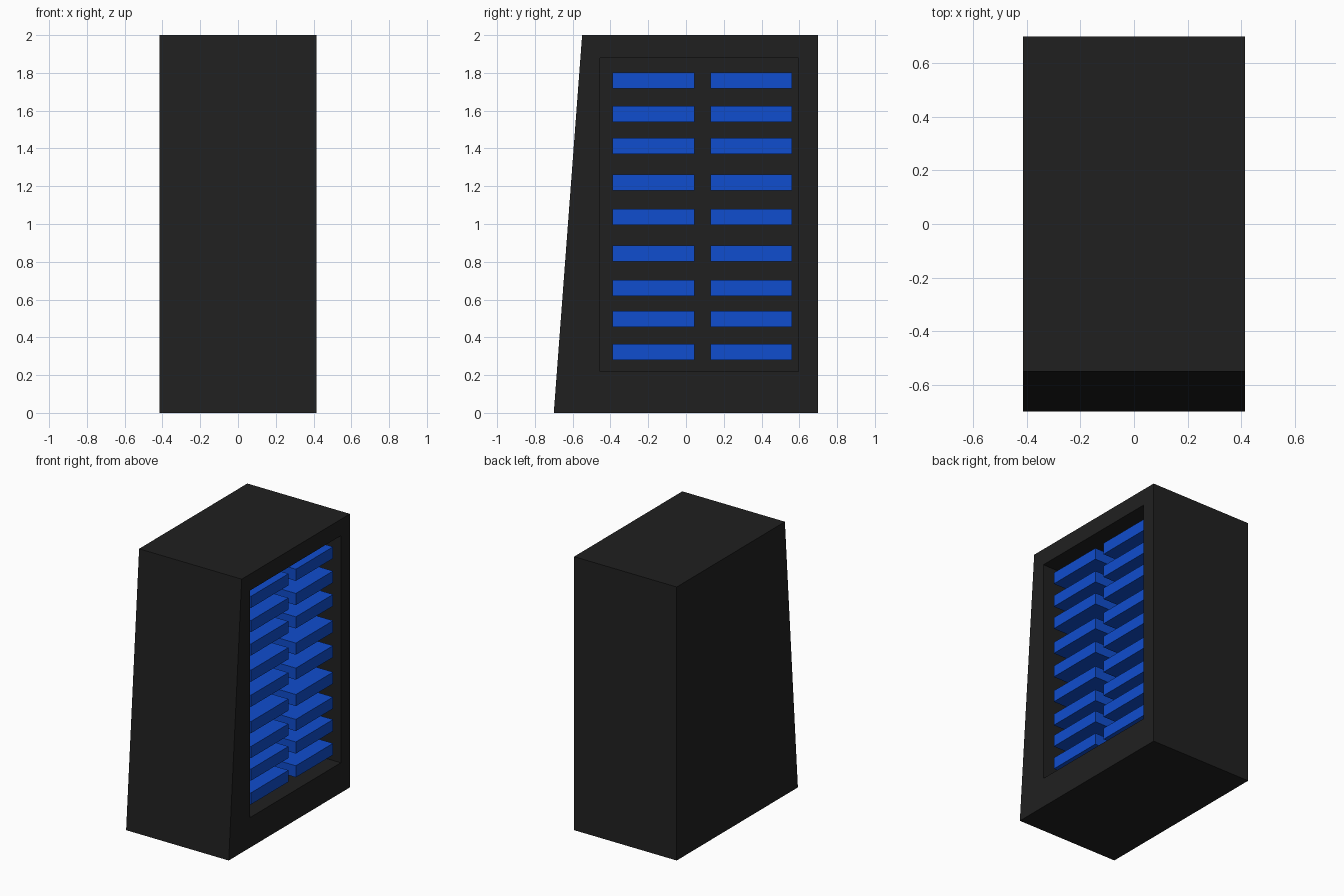
import bpy
import bmesh

if "Cube" in bpy.data.objects:
    bpy.data.objects.remove(bpy.data.objects["Cube"])


def material(name, color):
    m = bpy.data.materials.new(name)
    m.diffuse_color = color
    m.use_nodes = True
    m.node_tree.nodes["Principled BSDF"].inputs["Base Color"].default_value = m.diffuse_color
    return m


def add_object(name, bm, mat):
    bmesh.ops.recalc_face_normals(bm, faces=bm.faces[:])
    mesh = bpy.data.meshes.new(name)
    bm.to_mesh(mesh)
    bm.free()
    mesh.materials.append(mat)
    obj = bpy.data.objects.new(name, mesh)
    bpy.context.collection.objects.link(obj)
    return obj


black = material("black_casing", (0.0145, 0.0145, 0.0145, 1))
blue = material("blue_module", (0.005, 0.075, 0.62, 1))

HALF_W = 0.415
BACK_X = HALF_W - 0.32      # rear wall of the recess
FRONT_X = HALF_W - 0.038    # front faces of the modules

# Casing: side profile lofted across the width, then into the open bay
outer = [(-0.70, 0), (0.70, 0), (0.70, 2), (-0.55, 2)]
bay = [(-0.455, 0.22), (0.595, 0.22), (0.595, 1.88), (-0.455, 1.88)]
bm = bmesh.new()
loops = [[bm.verts.new((x, y, z)) for y, z in pts]
         for x, pts in ((-HALF_W, outer), (HALF_W, outer), (HALF_W, bay), (BACK_X, bay))]
bm.faces.new(loops[0])
bm.faces.new(loops[-1])
for a, b in zip(loops, loops[1:]):
    for i in range(4):
        j = (i + 1) % 4
        bm.faces.new((a[i], a[j], b[j], b[i]))
add_object("casing", bm, black)

# Two columns of slide-in modules
rows = [0.323, 0.497, 0.662, 0.844, 1.037, 1.22, 1.412, 1.583, 1.76]
columns = {"front": (-0.39, 0.045), "rear": (0.13, 0.56)}
for side, (y0, y1) in columns.items():
    for n, z in enumerate(rows, 1):
        bm = bmesh.new()
        bmesh.ops.create_cube(bm, size=1)
        bmesh.ops.scale(bm, verts=bm.verts, vec=(FRONT_X - BACK_X, y1 - y0, 0.085))
        bmesh.ops.translate(bm, verts=bm.verts,
                            vec=((FRONT_X + BACK_X) / 2, (y0 + y1) / 2, z))
        add_object(f"{side}_module_{n}", bm, blue)
